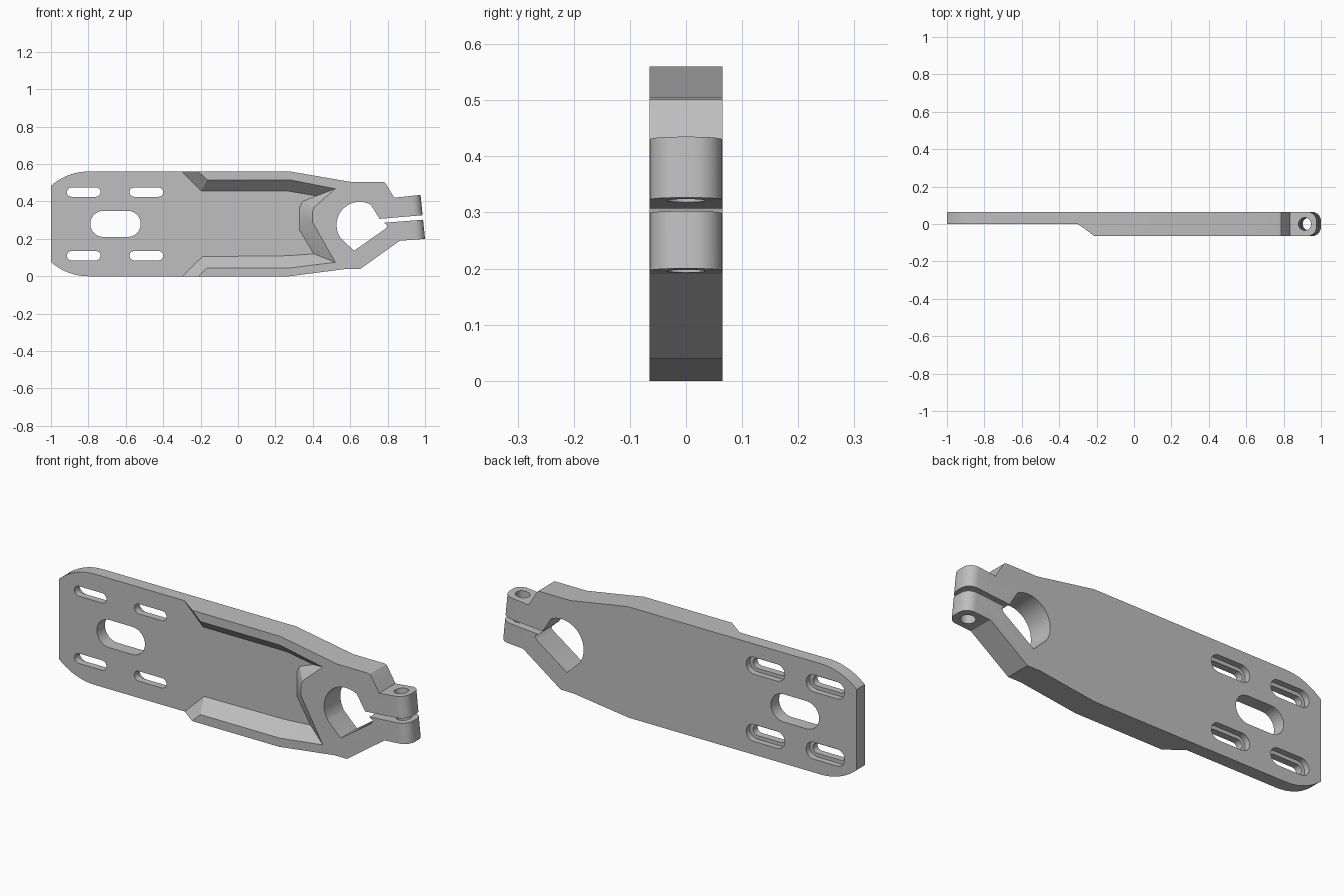
import bpy, bmesh
from math import sin, cos, radians

cube = bpy.data.objects.get("Cube")
if cube:
    bpy.data.objects.remove(cube, do_unlink=True)

BACK, FLOOR, FRONT = 0.065, 0.0, -0.065

metal = bpy.data.materials.new("light_grey_metal")
metal.use_nodes = True
GREY = (0.52, 0.52, 0.52, 1)
metal.diffuse_color = GREY
metal.node_tree.nodes["Principled BSDF"].inputs["Base Color"].default_value = GREY


def arc(cx, cz, r, start, end, steps):
    angles = [radians(start + (end - start) * i / steps) for i in range(steps + 1)]
    return [(cx + r * cos(a), cz + r * sin(a)) for a in angles]


def loft(name, rings, round_end=0):
    """Closed solid through (y, outline) rings; can round the far right end."""
    bm = bmesh.new()
    layers = [[bm.verts.new((x, y, z)) for x, z in pts] for y, pts in rings]
    n = len(layers[0])
    for a, b in zip(layers, layers[1:]):
        for i in range(n):
            j = (i + 1) % n
            bm.faces.new((a[i], a[j], b[j], b[i]))
    bm.faces.new(layers[0])
    bm.faces.new(layers[-1][::-1])
    bmesh.ops.recalc_face_normals(bm, faces=bm.faces)
    if round_end:
        ends = [e for e in bm.edges if all(v.co.x > 0.97 for v in e.verts)
                and abs(e.verts[0].co.y - e.verts[1].co.y) < 0.001]
        bmesh.ops.bevel(bm, geom=ends, offset=round_end, segments=8,
                        profile=0.5, affect='EDGES')
    mesh = bpy.data.meshes.new(name)
    bm.to_mesh(mesh)
    bm.free()
    obj = bpy.data.objects.new(name, mesh)
    bpy.context.collection.objects.link(obj)
    return obj


def prism(name, pts, y0=-0.2, y1=0.2):
    return loft(name, [(y0, pts), (y1, pts)])


def slot(cx, cz, half, r):
    return arc(cx + half, cz, r, -90, 90, 12) + arc(cx - half, cz, r, 90, 270, 12)


# Arm outline, from the rounded left end round to the clamp jaws
outline = (arc(-0.8, 0.26, 0.3, 90, 131.8, 10) + arc(-0.8, 0.3, 0.3, 228.2, 270, 10)
           + [(0.275, 0), (0.585, 0.04), (0.655, 0.04), (0.865, 0.19),
              (1.0, 0.2), (0.976, 0.435), (0.835, 0.42), (0.792, 0.492),
              (0.785, 0.501), (0.773, 0.505), (0.6, 0.505), (0.28, 0.56)])
arm = loft("clamp_arm", [(FRONT, outline), (BACK, outline)], round_end=0.05)
arm.data.materials.append(metal)
cutters = []

# Front pocket with sloping walls, open over the thin mounting plate
floor = [(-1.2, 0.66), (-0.4, 0.66), (-0.195, 0.455), (0.27, 0.455), (0.42, 0.43),
         (0.345, 0.4), (0.33, 0.37), (0.33, 0.245), (0.405, 0.12), (0.27, 0.11),
         (-0.19, 0.105), (-0.4, -0.1), (-1.2, -0.1)]
rim = [(-1.2, 0.66), (-0.315, 0.66), (-0.165, 0.515), (0.28, 0.515), (0.52, 0.468),
       (0.408, 0.37), (0.398, 0.345), (0.398, 0.29), (0.52, 0.075), (0.28, 0.045),
       (-0.165, 0.045), (-0.315, -0.1), (-1.2, -0.1)]
cutters.append(loft("pocket_cutter", [(FLOOR, floor), (FRONT, rim), (-0.2, rim)]))

# Shaft hole with V seat and the clamp slit
bore = arc(0.65, 0.275, 0.123, 61, 214, 28) + [
    (0.62, 0.136), (0.79, 0.255), (0.8, 0.272), (0.78, 0.286),
    (1.1, 0.311), (1.1, 0.336), (0.757, 0.307)]
cutters.append(prism("bore_cutter", bore))

# Central opening and four bolt slots, recessed from the back
cutters.append(prism("opening_cutter", slot(-0.655, 0.28, 0.065, 0.07)))
for x in (-0.825, -0.49):
    for z in (0.45, 0.11):
        cutters.append(prism("slot_cutter", slot(x, z, 0.065, 0.025)))
        cutters.append(prism("recess_cutter", slot(x, z, 0.065, 0.043), 0.035))

# Screw hole through both jaws
bpy.ops.mesh.primitive_cylinder_add(vertices=32, radius=0.034, depth=0.5,
                                    location=(0.925, 0, 0.31), rotation=(0, -0.1, 0))
cutters.append(bpy.context.object)

for c in cutters:
    c.hide_render = True
    mod = arm.modifiers.new(c.name, 'BOOLEAN')
    mod.operation, mod.solver, mod.object = 'DIFFERENCE', 'EXACT', c

# Bake the cuts and remove the cutters
graph = bpy.context.evaluated_depsgraph_get()
baked = bpy.data.meshes.new_from_object(arm.evaluated_get(graph))
arm.modifiers.clear()
arm.data = baked
baked.materials.clear()
baked.materials.append(metal)
for p in baked.polygons:
    p.material_index = 0
for c in cutters:
    bpy.data.objects.remove(c, do_unlink=True)

bpy.ops.object.select_all(action='DESELECT')
arm.select_set(True)
bpy.context.view_layer.objects.active = arm
bpy.ops.object.shade_smooth_by_angle(angle=radians(25))
